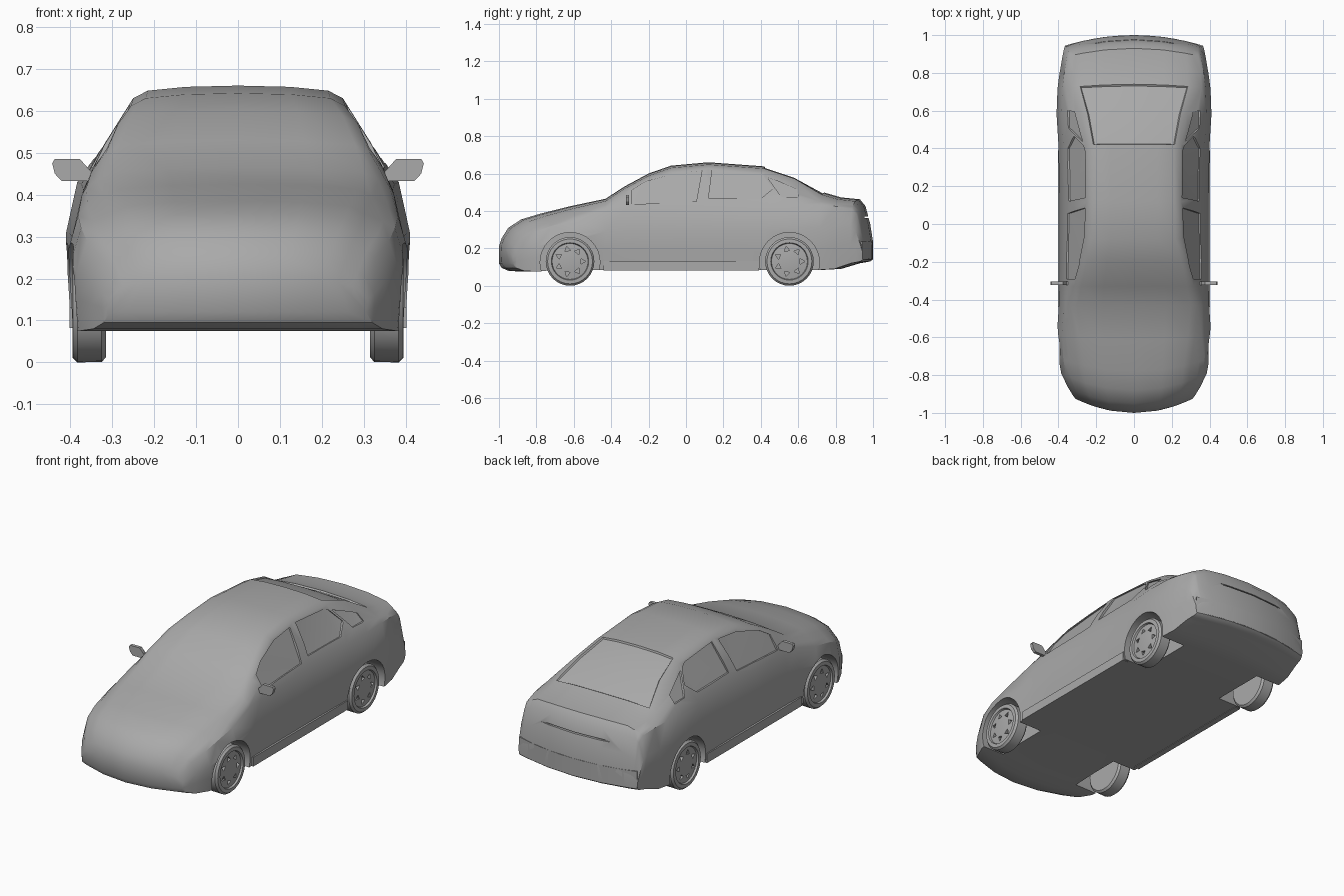
import bpy, bmesh, math
from mathutils import Matrix, Vector

if "Cube" in bpy.data.objects:
    bpy.data.objects.remove(bpy.data.objects["Cube"])

grey = bpy.data.materials.new("body grey")
grey.use_nodes = True
COLOUR = (0.40, 0.40, 0.40, 1)
grey.diffuse_color = COLOUR
grey.node_tree.nodes["Principled BSDF"].inputs["Base Color"].default_value = COLOUR


def make(name, bm):
    bmesh.ops.recalc_face_normals(bm, faces=bm.faces[:])
    mesh = bpy.data.meshes.new(name)
    bm.to_mesh(mesh)
    bm.free()
    mesh.materials.append(grey)
    ob = bpy.data.objects.new(name, mesh)
    bpy.context.collection.objects.link(ob)
    return ob


def activate(ob):
    bpy.ops.object.select_all(action='DESELECT')
    ob.select_set(True)
    bpy.context.view_layer.objects.active = ob


def smooth(ob, angle=32):
    activate(ob)
    bpy.ops.object.shade_smooth_by_angle(angle=math.radians(angle))


def carve(ob, cutters):
    for cutter in cutters:
        cutter.hide_render = True
        mod = ob.modifiers.new("carve", 'BOOLEAN')
        mod.operation, mod.solver, mod.object = 'DIFFERENCE', 'EXACT', cutter
        activate(ob)
        bpy.ops.object.modifier_apply(modifier=mod.name)
        bpy.data.objects.remove(cutter)


def prism(name, near, far):
    """Solid between two matching outlines."""
    bm = bmesh.new()
    a = [bm.verts.new(p) for p in near]
    b = [bm.verts.new(p) for p in far]
    n = len(a)
    bm.faces.new(a)
    bm.faces.new(b)
    for i in range(n):
        bm.faces.new((a[i], a[(i + 1) % n], b[(i + 1) % n], b[i]))
    bmesh.ops.triangulate(bm, faces=[f for f in bm.faces if len(f.verts) > 4])
    return make(name, bm)


def box(name, lo, hi):
    outline = [(lo[0], lo[1]), (hi[0], lo[1]), (hi[0], hi[1]), (lo[0], hi[1])]
    return prism(name, [(x, y, lo[2]) for x, y in outline], [(x, y, hi[2]) for x, y in outline])


def drum(name, x0, x1, y, z, r, sides=32, spin=0):
    ring = [(y + r * math.cos(spin + math.tau * i / sides),
             z + r * math.sin(spin + math.tau * i / sides)) for i in range(sides)]
    return prism(name, [(x0, *p) for p in ring], [(x1, *p) for p in ring])


# Body stations: y, floor height, half width, belt height, top height, rail half width
STATIONS = [
    (-1, .12, .31, .17, .21, .24), (-.985, .095, .325, .2, .255, .25),
    (-.95, .08, .35, .25, .31, .27), (-.88, .075, .385, .29, .355, .29),
    (-.78, .08, .4, .32, .385, .3), (-.62, .085, .408, .35, .425, .32),
    (-.43, .085, .398, .4, .465, .335), (-.33, .085, .395, .405, .53, .315),
    (-.2, .085, .395, .41, .6, .285), (-.08, .085, .395, .41, .642, .255),
    (.12, .085, .395, .415, .66, .25), (.42, .085, .4, .425, .638, .25),
    (.58, .085, .41, .43, .585, .28), (.74, .085, .405, .43, .498, .32),
    (.83, .09, .395, .425, .472, .32), (.93, .12, .38, .41, .462, .31),
    (.96, .125, .375, .38, .425, .31), (.985, .13, .37, .28, .33, .32),
    (1, .14, .365, .2, .235, .3)]


def section(y, floor, w, belt, top, rail):
    """Half cross-section from floor centre to roof centre, with bowed ends."""
    rise = belt - floor
    drop = min(.03, (top - belt) * .5)
    bx, rz = w * .935, top - drop
    pts = [(0, floor), (w * .45, floor), (w * .85, floor), (w * .985, floor),
           (w, floor + rise * .35), (w, floor + rise * .65), (bx, belt),
           ((bx + rail) / 2 + .008, (belt + rz) / 2), (rail, rz),
           (rail - .035, top - drop * .4), (rail / 2, top - drop * .1), (0, top)]

    def bow(x):
        front = max(0, (-y - .5) / .5) * .08 * (x / .32) ** 2
        back = max(0, (y - .6) / .4) * .05 * (x / .345) ** 2
        return front - back
    return [Vector((x, y + bow(x), z)) for x, z in pts]


def side_x(y, z):
    """Half width of the cabin side at a given point."""
    for a, b in zip(STATIONS, STATIONS[1:]):
        if a[0] <= y <= b[0]:
            t = (y - a[0]) / (b[0] - a[0])
            pts = section(*[p + (q - p) * t for p, q in zip(a, b)])[5:10]
            for p, q in zip(pts, pts[1:]):
                if p.z <= z <= q.z:
                    return p.x + (q.x - p.x) * (z - p.z) / (q.z - p.z)
            return pts[-1].x


# Body shell
bm = bmesh.new()
rings, rear_glass = [], []
for st in STATIONS:
    half = section(*st)
    other = [Vector((-p.x, p.y, p.z)) for p in half[-2:0:-1]]
    rings.append([bm.verts.new(p) for p in half + other])
n = len(rings[0])
for k, (a, b) in enumerate(zip(rings, rings[1:])):
    for j in range(n):
        f = bm.faces.new((a[j], a[(j + 1) % n], b[(j + 1) % n], b[j]))
        if k in (11, 12) and 9 <= j <= 12:
            rear_glass.append(f)
for ring in (rings[0], rings[-1]):
    for flip in (1, -1):
        for i in range(5):
            bm.faces.new([ring[flip * j % n] for j in (i, i + 1, 10 - i, 11 - i)])
bmesh.ops.recalc_face_normals(bm, faces=bm.faces[:])
bmesh.ops.inset_region(bm, faces=rear_glass, thickness=.006, depth=-.008)
body = make("body", bm)

# Wheel wells, recessed side windows and boot lid seam
WINDOWS = [
    [(-.29, .435), (-.29, .51), (-.22, .555), (-.06, .6), (.085, .615), (.055, .45)],
    [(.12, .465), (.14, .62), (.38, .6), (.415, .585), (.465, .52), (.4, .465)],
    [(.435, .58), (.5, .555), (.595, .515), (.6, .475), (.51, .475)]]
AXLES = (-.62, .553)
cutters = [box("seam_cutter", (-.25, .955, .362), (.25, 1.1, .369))]
for s in (1, -1):
    for y in AXLES:
        cutters.append(drum("well_cutter", s * .25, s * .5, y, .125, .16))
    for win in WINDOWS:
        cutters.append(prism("window_cutter",
                             [(s * (side_x(y, z) - .008), y, z) for y, z in win],
                             [(s * (side_x(y, z) + .06), y, z) for y, z in win]))
carve(body, cutters)
smooth(body)


# Wheels: lathed tyre and rim with pierced openings
TYRE = [(0, .315), (.118, .315), (.129, .325), (.13, .383), (.12, .394), (.1, .395),
        (.096, .385), (.05, .39), (.02, .392), (0, .392)]


def wheel(name, side, y):
    bm = bmesh.new()
    verts = [bm.verts.new((x, 0, r)) for r, x in TYRE]
    edges = [bm.edges.new(p) for p in zip(verts, verts[1:])]
    bmesh.ops.spin(bm, geom=verts + edges, cent=(0, 0, 0), axis=(1, 0, 0),
                   angle=math.tau, steps=32, use_duplicate=False)
    bmesh.ops.remove_doubles(bm, verts=bm.verts[:], dist=.0005)
    ob = make(name, bm)
    holes = []
    for i in range(7):
        a = math.tau * i / 7
        holes.append(drum("hole_cutter", .372, .45, .066 * math.cos(a),
                          .066 * math.sin(a), .017, 3, a))
    carve(ob, holes)
    ob.data.transform(Matrix.Translation((0, y, .13)) @ Matrix.Diagonal((side, 1, 1, 1)))
    if side < 0:
        ob.data.flip_normals()
    smooth(ob)


# Door mirrors, sills and wheels on both sides
MIRROR = [(.33, .432), (.42, .432), (.437, .45), (.443, .475), (.437, .485),
          (.377, .485), (.357, .455), (.33, .455)]
for s, label in ((1, "left"), (-1, "right")):
    prism(label + "_mirror", [(s * x, -.322, z) for x, z in MIRROR],
          [(s * x, -.304, z) for x, z in MIRROR])
    box(label + "_sill", (min(s * .37, s * .402), -.44, .082), (max(s * .37, s * .402), .39, .132))
    for y, end in zip(AXLES, ("front", "rear")):
        wheel(f"{label}_{end}_wheel", s, y)

# Rear bumper lip wrapped around the tail
lip = [(x * .0725, 1.0 - .05 * (x * .0725 / .345) ** 2) for x in range(-5, 6)]
inner = [(x * .96, y - .03) for x, y in reversed(lip)]
bumper = prism("rear_bumper_lip", [(x, y, .142) for x, y in lip + inner],
               [(x, y, .236) for x, y in lip + inner])
smooth(bumper)
